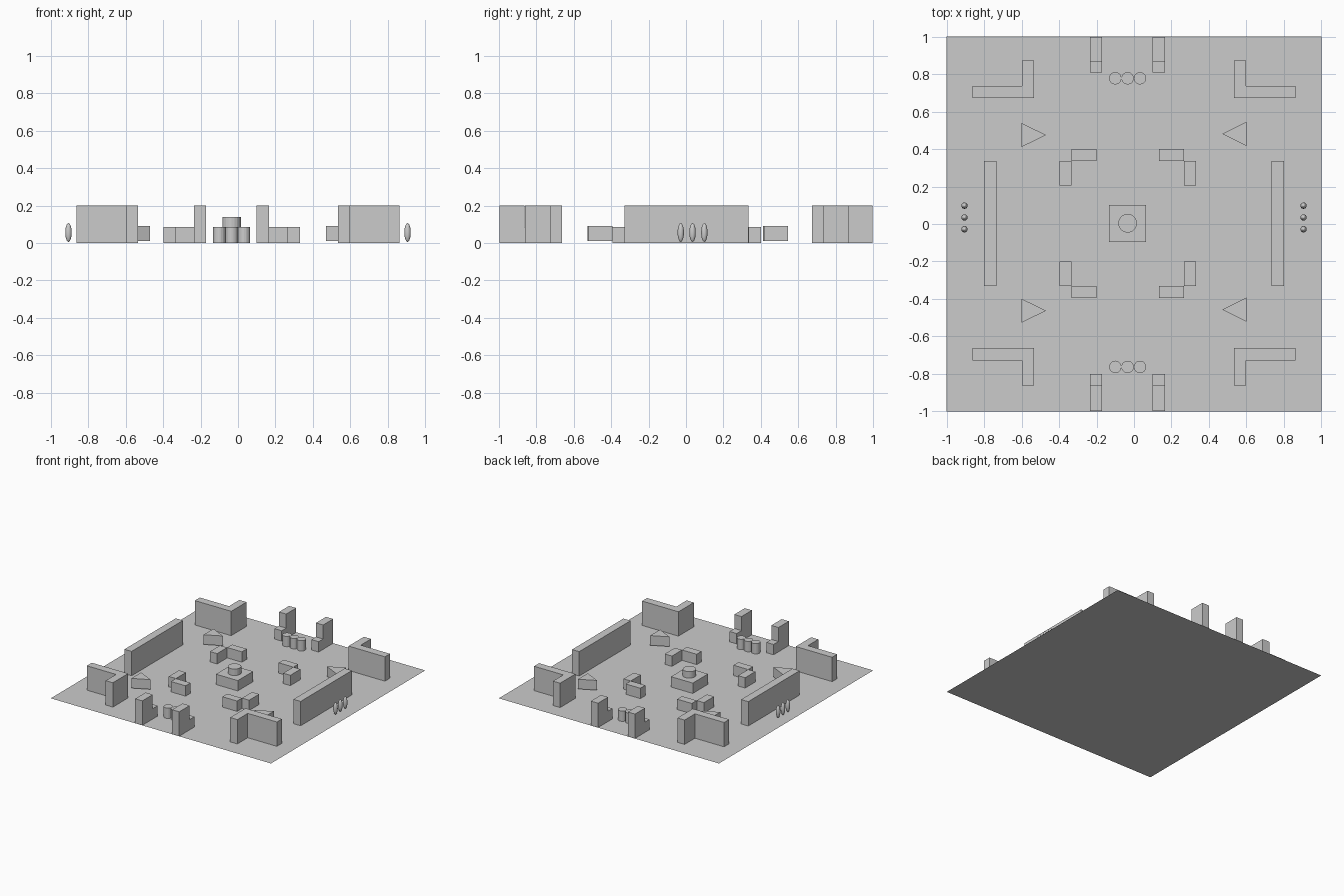
import bpy, bmesh
from mathutils import Matrix

if "Cube" in bpy.data.objects:
    bpy.data.objects.remove(bpy.data.objects["Cube"])


def finish(name, bm):
    bmesh.ops.recalc_face_normals(bm, faces=bm.faces)
    me = bpy.data.meshes.new(name)
    bm.to_mesh(me)
    bm.free()
    ob = bpy.data.objects.new(name, me)
    bpy.context.collection.objects.link(ob)
    return ob


def prism(name, outline, z0, z1):
    """Extrude an xy outline from z0 to z1."""
    bm = bmesh.new()
    face = bm.faces.new([bm.verts.new((x, y, z0)) for x, y in outline])
    top = bmesh.ops.extrude_face_region(bm, geom=[face], use_keep_orig=True)["geom"]
    bmesh.ops.translate(bm, vec=(0, 0, z1 - z0),
                        verts=[v for v in top if isinstance(v, bmesh.types.BMVert)])
    return finish(name, bm)


def box(name, x0, x1, y0, y1, h):
    return prism(name, [(x0, y0), (x1, y0), (x1, y1), (x0, y1)], 0, h)


def cylinder(name, x, y, r, z0, z1):
    bm = bmesh.new()
    bmesh.ops.create_cone(bm, cap_ends=True, segments=20, radius1=r, radius2=r, depth=z1 - z0,
                          matrix=Matrix.Translation((x, y, (z0 + z1) / 2)))
    return finish(name, bm)


TALL, LOW, T = 0.2, 0.085, 0.065

# ground sheet
bm = bmesh.new()
bmesh.ops.create_grid(bm, x_segments=1, y_segments=1, size=1)
finish("ground", bm)

for sx, side in ((-1, "left"), (1, "right")):
    # long side wall
    a, b = sorted((sx * 0.735, sx * 0.80))
    box(f"{side}_wall", a, b, -0.33, 0.335, TALL)

    # row of egg-shaped posts outside each side wall
    for i in range(3):
        bm = bmesh.new()
        bmesh.ops.create_uvsphere(bm, u_segments=20, v_segments=12, radius=1)
        bmesh.ops.scale(bm, vec=(0.017, 0.017, 0.05), verts=bm.verts)
        bmesh.ops.translate(bm, vec=(sx * 0.905, -0.028 + i * 0.063, 0.056), verts=bm.verts)
        ob = finish(f"{side}_egg_{i}", bm)
        for p in ob.data.polygons:
            p.use_smooth = True

    for sy, end in ((-1, "front"), (1, "back")):
        tag = f"{end}_{side}"
        dy = 0.01 if sy > 0 else 0.0      # back half sits slightly further out

        # L-shaped corner wall
        i, o = 0.533, 0.863
        y_in, y_out = 0.663 + dy, 0.862 + dy
        pts = [(i, y_in), (o, y_in), (o, y_in + T), (i + T, y_in + T), (i + T, y_out), (i, y_out)]
        prism(f"{tag}_corner_wall", [(sx * x, sy * y) for x, y in pts], 0, TALL)

        # gate post: tall block with a low step towards the middle
        x0 = -0.235 if sx < 0 else 0.10
        for part, ya, yb, h in (("post", 0.863 + dy / 2, 0.998, TALL), ("step", 0.80 + dy, 0.863 + dy / 2, LOW)):
            a, b = sorted((sy * ya, sy * yb))
            box(f"{tag}_gate_{part}", x0, x0 + T, a, b, h)

        # low cover: two blocks meeting at a corner
        c = -0.033
        yc = sy * 0.333 + 0.003
        a, b = sorted((c + sx * 0.167, c + sx * 0.30))
        box(f"{tag}_cover_across", a, b, *sorted((yc, yc + sy * 0.064)), LOW)
        a, b = sorted((c + sx * 0.30, c + sx * 0.365))
        box(f"{tag}_cover_along", a, b, *sorted((yc, yc - sy * 0.131)), LOW)

        # triangular block pointing inwards
        yt = (0.478 if sy > 0 else -0.46) + sx * 0.003
        prism(f"{tag}_wedge", [(sx * 0.60, yt - 0.064), (sx * 0.60, yt + 0.064), (sx * 0.47, yt)],
              0.01, 0.09)

# rows of three drums in the gates
for y, end in ((-0.763, "front"), (0.778, "back")):
    for i in range(3):
        cylinder(f"{end}_drum_{i}", -0.10 + i * 0.066, y, 0.033, 0, LOW)

# central plinth with round top
box("plinth", -0.133, 0.065, -0.096, 0.102, LOW)
cylinder("plinth_top", -0.034, 0.004, 0.05, LOW, 0.138)
